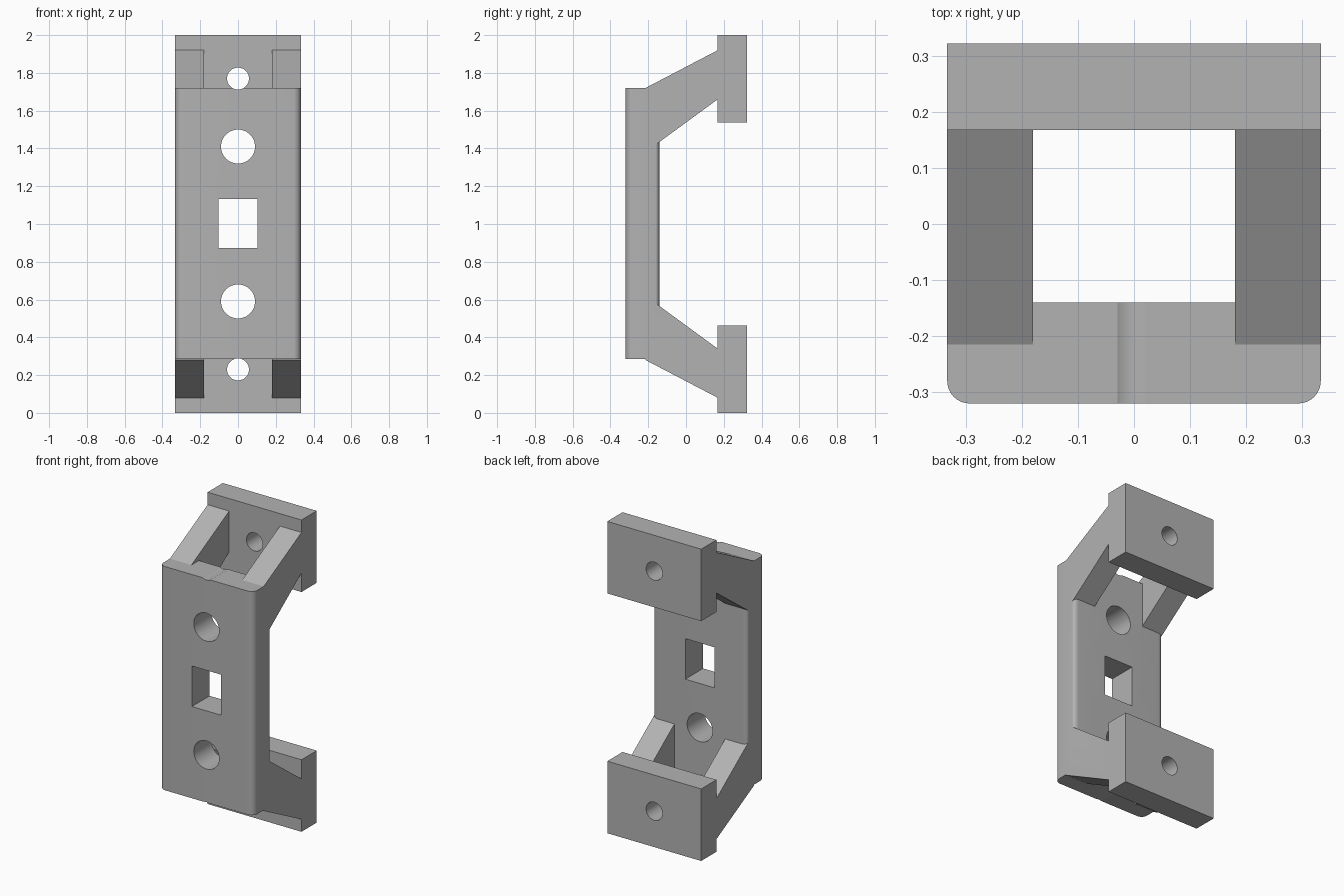
import bpy, bmesh, math
from mathutils import Vector

if "Cube" in bpy.data.objects:
    bpy.data.objects.remove(bpy.data.objects["Cube"], do_unlink=True)

grey = bpy.data.materials.new("plain grey")
grey.use_nodes = True
COLOUR = (0.45, 0.45, 0.45, 1)
grey.diffuse_color = COLOUR
grey.node_tree.nodes["Principled BSDF"].inputs["Base Color"].default_value = COLOUR

HALF_W, INNER_W, MID_Z = 0.333, 0.18, 1.0


def prism(name, points, sweep):
    """Extrude a closed outline of 3D points along a vector."""
    bm = bmesh.new()
    face = bm.faces.new([bm.verts.new(p) for p in points])
    new = bmesh.ops.extrude_face_region(bm, geom=[face])["geom"]
    bmesh.ops.translate(bm, vec=Vector(sweep),
                        verts=[v for v in new if isinstance(v, bmesh.types.BMVert)])
    bmesh.ops.recalc_face_normals(bm, faces=bm.faces)
    mesh = bpy.data.meshes.new(name)
    bm.to_mesh(mesh)
    bm.free()
    mesh.materials.append(grey)
    obj = bpy.data.objects.new(name, mesh)
    bpy.context.collection.objects.link(obj)
    return obj


def box(name, lo, hi):
    outline = [(lo[0], lo[1], lo[2]), (hi[0], lo[1], lo[2]),
               (hi[0], hi[1], lo[2]), (lo[0], hi[1], lo[2])]
    return prism(name, outline, (0, 0, hi[2] - lo[2]))


def hole(radius, z):
    ring = [math.tau * i / 48 for i in range(48)]
    return prism("hole_cutter", [(radius * math.cos(a), -0.5, z + radius * math.sin(a))
                                 for a in ring], (0, 1, 0))


def combine(target, tool, operation):
    """Merge or cut with a helper, then remove the helper."""
    mod = target.modifiers.new("combine", 'BOOLEAN')
    mod.operation, mod.solver, mod.object = operation, 'EXACT', tool
    bpy.context.view_layer.objects.active = target
    bpy.ops.object.modifier_apply(modifier=mod.name)
    bpy.data.objects.remove(tool, do_unlink=True)


def corner(cx, cy, rx, ry, start):
    return [(cx + rx * math.cos(start + math.pi / 2 * i / 8),
             cy + ry * math.sin(start + math.pi / 2 * i / 8), 0.285) for i in range(9)]


# Front plate with rounded upright edges
FRONT, BACK, R, RX, RY = -0.32, -0.14, 0.04, 0.03, 0.02
outline = (corner(HALF_W - R, FRONT + R, R, R, -math.pi / 2)
           + corner(HALF_W - RX, BACK - RY, RX, RY, 0)
           + corner(RX - HALF_W, BACK - RY, RX, RY, math.pi / 2)
           + corner(R - HALF_W, FRONT + R, R, R, math.pi))
bracket = prism("mounting_bracket", outline, (0, 0, 1.435))

# Sloping struts and wall pads, mirrored about the middle height
strut = [(-0.215, 1.72), (0.2, 1.937), (0.2, 1.683), (0.168, 1.66),
         (-0.16, 1.42), (-0.215, 1.42)]
strut[1], strut[2] = (0.168, 1.92), (0.2, 1.92)
strut.insert(3, (0.2, 1.66))
for end in (1, -1):
    for x in (-HALF_W, INNER_W):
        arm = prism("strut", [(x, y, MID_Z + end * (z - MID_Z)) for y, z in strut],
                    (HALF_W - INNER_W, 0, 0))
        combine(bracket, arm, 'UNION')
    z0, z1 = sorted((MID_Z + end, MID_Z + end * 0.538))
    combine(bracket, box("pad", (-HALF_W, 0.168, z0), (HALF_W, 0.322, z1)), 'UNION')

# Bolt holes and the square window
for end in (1, -1):
    combine(bracket, hole(0.058, MID_Z + end * 0.77), 'DIFFERENCE')
    combine(bracket, hole(0.09, MID_Z + end * 0.41), 'DIFFERENCE')
combine(bracket, box("window_cutter", (-0.103, -0.5, 0.873), (0.103, 0, 1.133)), 'DIFFERENCE')

# Smooth rounded edges, crisp corners
bpy.ops.object.select_all(action='DESELECT')
bracket.select_set(True)
bpy.context.view_layer.objects.active = bracket
bpy.ops.object.shade_smooth_by_angle(angle=math.radians(25))
